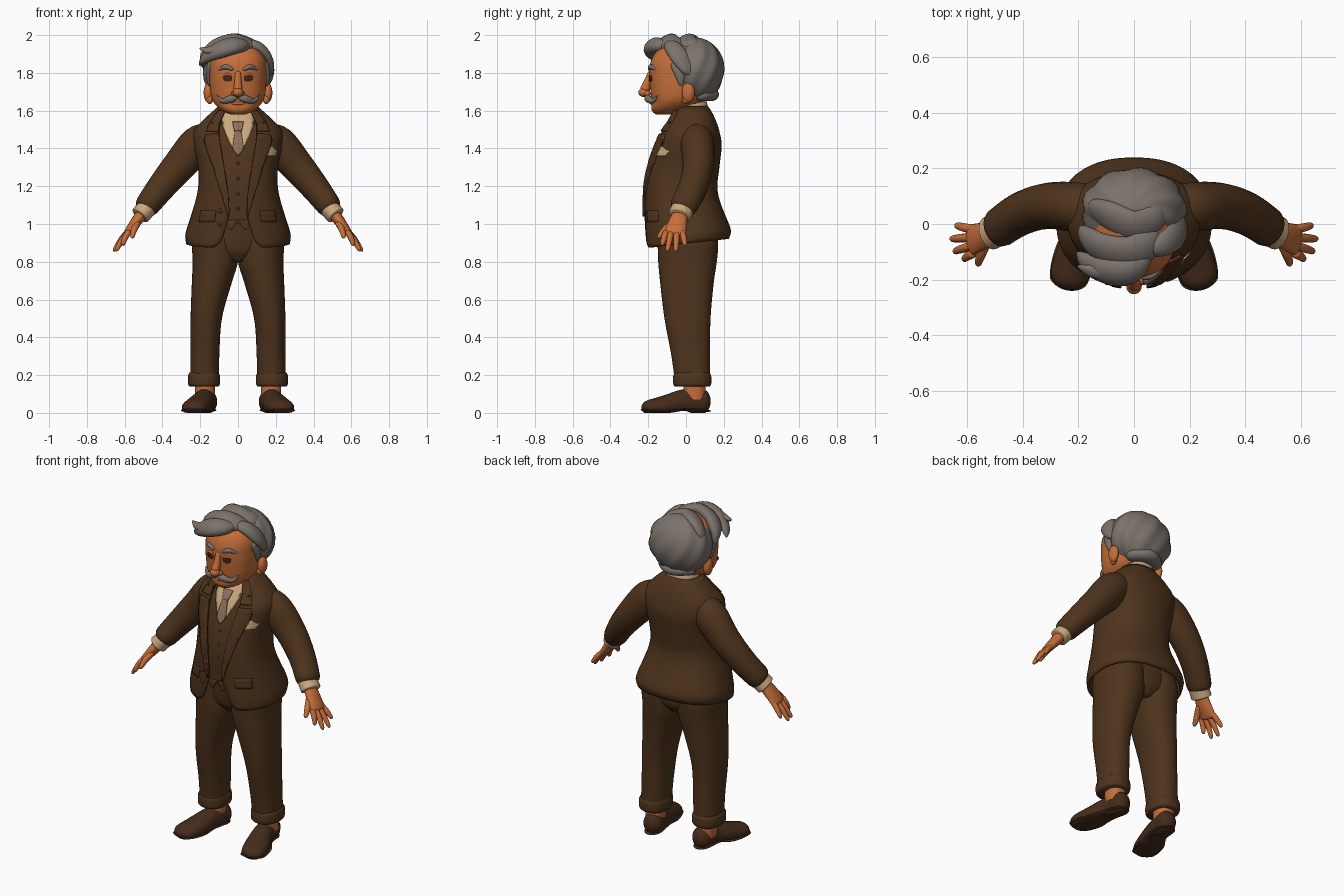
import bpy, bmesh, math
from mathutils import Vector

cube = bpy.data.objects.get("Cube")
if cube:
    bpy.data.objects.remove(cube, do_unlink=True)


def material(name, *rgb):
    mat = bpy.data.materials.new(name)
    mat.use_nodes = True
    mat.diffuse_color = (*rgb, 1)
    bsdf = next(n for n in mat.node_tree.nodes if n.type == 'BSDF_PRINCIPLED')
    bsdf.inputs["Base Color"].default_value = (*rgb, 1)
    bsdf.inputs["Roughness"].default_value = 0.8
    return mat


SUIT = material("brown suit", .078, .034, .012)
SHOE = material("dark brown leather", .06, .025, .011)
SKIN = material("warm skin", .56, .155, .042)
HAIR = material("grey hair", .2, .17, .15)
SHIRT = material("cream shirt", .6, .39, .21)
TIE = material("taupe tie", .27, .165, .1)
EYE = material("dark eye", .06, .02, .008)


def finish(name, bm, mat, mirror=False, thick=0):
    bmesh.ops.recalc_face_normals(bm, faces=bm.faces)
    mesh = bpy.data.meshes.new(name)
    bm.to_mesh(mesh)
    bm.free()
    mesh.materials.append(mat)
    obj = bpy.data.objects.new(name, mesh)
    bpy.context.collection.objects.link(obj)
    if thick:
        obj.modifiers.new("thickness", 'SOLIDIFY').thickness = thick
        obj.modifiers["thickness"].offset = 0
    if mirror:
        obj.modifiers.new("mirror", 'MIRROR')
    return obj


def skin_rows(bm, rows, wrap, caps):
    grid = [[bm.verts.new(p) for p in row] for row in rows]
    count = len(grid[0])
    for low, high in zip(grid, grid[1:]):
        for i in range(count if wrap else count - 1):
            j = (i + 1) % count
            bm.faces.new((low[i], low[j], high[j], high[i]))
    if caps:
        bm.faces.new(grid[0])
        bm.faces.new(grid[-1])


def sample(keys, t):
    """Smooth interpolation of key rows by their first value."""
    last = len(keys) - 1
    t = min(max(t, keys[0][0]), keys[-1][0])
    i = next(k for k in range(last) if t <= keys[k + 1][0])
    a, b = keys[i], keys[i + 1]
    span = b[0] - a[0]
    u = (t - a[0]) / span

    def slope(k, c):
        p, q = keys[max(k - 1, 0)], keys[min(k + 1, last)]
        return (q[c] - p[c]) / (q[0] - p[0])
    return [a[c] + (b[c] - a[c]) * u * u * (3 - 2 * u)
            + span * u * (1 - u) * ((1 - u) * slope(i, c) - u * slope(i + 1, c))
            for c in range(1, len(a))]


POWER = 2.3


def loft(name, rings, mat, start=None, end=None, gap=None, lift=None, steps=36, segs=48, **kw):
    """Stack of rounded rings (z, cx, cy, rx, ry), with an optional front opening."""
    start, end = start or rings[0][0], end or rings[-1][0]
    rows = []
    for k in range(steps + 1):
        z = start + (end - start) * k / steps
        cx, cy, rx, ry = sample(rings, z)
        edge = math.asin(min(.95, (sample(gap, z)[0] / rx) ** (POWER / 2))) if gap else 0
        row = []
        for i in range(segs):
            a = edge + (2 * math.pi - 2 * edge) * i / (segs - 1 if gap else segs)
            s, c = math.sin(a), math.cos(a)
            x = cx + rx * math.copysign(abs(s) ** (2 / POWER), s)
            y = cy - ry * math.copysign(abs(c) ** (2 / POWER), c)
            row.append((x, y, z + (lift(y, z) if lift else 0)))
        rows.append(row)
    bm = bmesh.new()
    skin_rows(bm, rows, not gap, not gap)
    return finish(name, bm, mat, **kw)


def patch(name, surface, outline, mat, off, mirror=False, thick=.008):
    """Plate laid on the front of a loft; outline rows are (z, x from, x to)."""
    outline = sorted(outline)
    rows = []
    for a, b in zip(outline, outline[1:]):
        for k in range(5):
            z, x0, x1 = (p + (q - p) * k / 4 for p, q in zip(a, b))
            cx, cy, rx, ry = sample(surface, z)
            row = []
            for i in range(9):
                x = x0 + (x1 - x0) * i / 8
                side = min(abs(x / rx), .99)
                row.append((x, cy - ry * (1 - side ** POWER) ** (1 / POWER) - off, z))
            rows.append(row)
    bm = bmesh.new()
    skin_rows(bm, rows, False, False)
    return finish(name, bm, mat, mirror, thick)


def tube(name, points, mat, up=(0, 0, 1), tip=.15, floor=None, steps=24, segs=20, **kw):
    """Oval tube with rounded ends; points are (x, y, z, width, thickness)."""
    keys = [(i / (len(points) - 1), *p) for i, p in enumerate(points)]
    rows = []
    for k in range(steps + 1):
        u = min(max((1 - math.cos(math.pi * k / steps)) / 2, .001), .999)
        x, y, z, w, t = sample(keys, u)
        along = Vector(sample(keys, u + .001)[:3]) - Vector(sample(keys, u - .001)[:3])
        side = Vector(up).cross(along).normalized()
        out = along.cross(side).normalized()
        near = min(min(u, 1 - u) / tip, 1)
        end = math.sqrt(1 - (1 - near) ** 2)
        row = []
        for i in range(segs):
            a = 2 * math.pi * i / segs
            p = Vector((x, y, z)) + (side * w * math.cos(a) + out * t * math.sin(a)) * end
            if floor:
                p.z = max(p.z, floor(p.y))
            row.append(p)
        rows.append(row)
    bm = bmesh.new()
    skin_rows(bm, rows, True, True)
    return finish(name, bm, mat, **kw)


def ball(name, centre, radii, mat, mirror=False, shape=None):
    bm = bmesh.new()
    bmesh.ops.create_uvsphere(bm, u_segments=48, v_segments=28, radius=1)
    for v in bm.verts:
        k = shape(v.co) if shape else 1
        v.co = Vector(c + r * n * k for c, r, n in zip(centre, radii, v.co))
    return finish(name, bm, mat, mirror)


# Jacket with an open front, over a waistcoat
jacket = [(.87, 0, .005, .268, .215), (.92, 0, .01, .272, .222), (1.05, 0, -.01, .238, .205),
          (1.18, 0, -.028, .206, .188), (1.3, 0, -.015, .205, .185), (1.42, 0, .01, .228, .172),
          (1.49, 0, .02, .228, .15), (1.55, 0, .03, .175, .12), (1.6, 0, .03, .12, .095),
          (1.62, 0, .03, .1, .08)]
opening = [(.87, .13), (.9, .095), (.97, .068), (1.05, .05), (1.2, .06), (1.35, .085),
           (1.45, .1), (1.55, .095), (1.6, .07), (1.62, .06)]
loft("jacket", jacket, SUIT, gap=opening, thick=.014,
     lift=lambda y, z: max(0, 1.1 - z) * .12 * (1 + y / .23))
vest = [(z, cx, cy, rx - .02, ry - .02) for z, cx, cy, rx, ry in jacket]
loft("waistcoat", vest, SUIT, start=1.0, end=1.59)
patch("waistcoat_points", vest, [(.97, .03, .04), (1.02, .002, .1)], SUIT, .002, True)
patch("collar", jacket, [(1.49, .105, .165), (1.53, .098, .15), (1.6, .07, .1)], SUIT, .01, True, .014)
patch("lapel", jacket, [(1.04, .045, .052), (1.15, .05, .085), (1.3, .073, .13), (1.44, .097, .18),
                        (1.475, .1, .165)], SUIT, .01, True, .014)
patch("pocket_flap", jacket, [(1.01, .125, .205), (1.07, .115, .195)], SUIT, .008, True)
patch("pocket_square", jacket, [(1.36, .145, .195), (1.385, .135, .205), (1.41, .165, .18)], SHIRT, .012)
for z in (1.0, 1.07):
    ball("jacket_button", (-.095, sample(jacket, z)[1] - sample(jacket, z)[3] + .006, z),
         (.012, .01, .012), SUIT)
for z in (1.08, 1.16, 1.24, 1.32):
    ball("waistcoat_button", (0, sample(vest, z)[1] - sample(vest, z)[3], z), (.008, .006, .008), SUIT)

# Shirt, tie and collar
patch("shirt_front", vest, [(1.36, -.004, .004), (1.45, -.055, .055), (1.53, -.085, .085),
                            (1.59, -.085, .085)], SHIRT, .006)
patch("tie", vest, [(1.365, -.004, .004), (1.4, -.03, .03), (1.49, -.017, .017),
                    (1.495, -.02, .02), (1.54, -.03, .03)], TIE, .014)
loft("shirt_collar", [(1.54, 0, .02, .1, .095), (1.6, 0, .025, .09, .085), (1.625, 0, .025, .083, .078)],
     SHIRT, gap=[(1.54, .012), (1.625, .04)], thick=.01, lift=lambda y, z: .25 * y)

# Sleeves and shirt cuffs
palm_up = (.78, 0, .62)
tube("sleeve", [(.14, .05, 1.45, .085, .085), (.21, .06, 1.42, .09, .1), (.31, .065, 1.31, .083, .088),
                (.41, .035, 1.19, .077, .075), (.505, -.028, 1.065, .072, .062)], SUIT, palm_up, .06, mirror=True)
tube("shirt_cuff", [(.47, -.01, 1.1, .06, .052), (.522, -.035, 1.04, .062, .052)], SHIRT, palm_up, .1, mirror=True)

# Hands
tube("palm", [(.5, -.025, 1.065, .038, .032), (.545, -.045, 1.005, .05, .028),
              (.595, -.06, .94, .058, .018)], SKIN, palm_up, .12, mirror=True)
fingers = {"index": (-.105, .612, -.128, .885), "middle": (-.077, .648, -.1, .855),
           "ring": (-.048, .66, -.054, .855), "little": (-.02, .642, -.004, .885)}
for name, (root, x, y, z) in fingers.items():
    tube(name + "_finger", [(.575, root, .965, .016, .016), ((.585 + x) / 2, (root + y) / 2, (.965 + z) / 2, .0155, .015),
                            (x, y, z, .011, .01)], SKIN, palm_up, segs=12, steps=14, mirror=True)
tube("thumb", [(.53, -.06, 1.01, .022, .02), (.55, -.11, .97, .019, .017), (.562, -.15, .925, .011, .011)],
     SKIN, palm_up, segs=12, mirror=True)

# Trousers with turned-up cuffs
leg = [(.16, .178, .035, .076, .093), (.3, .175, .025, .076, .102), (.5, .168, .008, .083, .122),
       (.7, .137, .005, .107, .143), (.8, .12, .008, .12, .155), (.9, .12, .01, .122, .16), (1.04, .1, 0, .11, .15)]
loft("trouser_leg", leg, SUIT, mirror=True)
loft("trouser_cuff", [(.14, .18, .033, .076, .092), (.15, .18, .033, .084, .1), (.2, .18, .033, .084, .1),
                      (.213, .18, .033, .076, .092)], SUIT, steps=12, mirror=True)
loft("hips", [(.8, 0, .01, .05, .11), (.86, 0, .01, .17, .15), (1.03, 0, .0, .19, .16)], SUIT, steps=12)

# Ankles and shoes
loft("ankle", [(.07, .175, .045, .052, .058), (.2, .175, .045, .055, .06)], SKIN, steps=4, mirror=True)
tube("shoe", [(.16, .13, .055, .055, .065), (.168, .06, .06, .056, .068), (.18, -.01, .055, .058, .07),
              (.203, -.09, .04, .07, .06), (.228, -.17, .03, .07, .046), (.243, -.235, .025, .055, .035)],
     SHOE, tip=.13, floor=lambda y: .02 * max(0, 1 - ((y + .03) / .05) ** 2), mirror=True)
tube("shoe_sole", [(.16, .132, .01, .057, .01), (.18, -.01, .02, .056, .01), (.205, -.09, .01, .074, .01),
                   (.228, -.17, .011, .074, .01), (.243, -.238, .018, .06, .01)], SHOE, tip=.13, mirror=True)

# Head, neck and ears
head = [(1.58, 0, -.115, .04, .045), (1.6, 0, -.093, .085, .088), (1.65, 0, -.055, .132, .128),
        (1.72, 0, -.04, .148, .15), (1.8, 0, -.03, .152, .165), (1.87, 0, -.025, .148, .158),
        (1.93, 0, -.01, .12, .13), (1.97, 0, 0, .06, .06)]
loft("head", head, SKIN)
loft("neck", [(1.5, 0, .015, .072, .07), (1.7, 0, .01, .075, .075)], SKIN, steps=6)
ball("ear", (.158, .012, 1.695), (.024, .034, .052), SKIN, True)
ball("ear_lobe", (.15, 0, 1.66), (.018, .022, .025), SKIN, True)

# Face
tube("nose_bridge", [(0, -.185, 1.81, .016, .014), (0, -.2, 1.76, .018, .02), (0, -.222, 1.7, .027, .028)],
     SKIN, (0, -1, 0))
ball("nose_tip", (0, -.222, 1.697), (.028, .03, .025), SKIN)
ball("nostril", (.02, -.205, 1.69), (.016, .018, .015), SKIN, True)
ball("lower_lip", (0, -.178, 1.638), (.035, .012, .009), SKIN)
patch("eye", head, [(1.755, .045, .065), (1.762, .035, .075), (1.778, .033, .078), (1.787, .045, .066)],
      EYE, .002, True, .005)
tube("upper_eyelid", [(.025, -.188, 1.775, .004, .005), (.055, -.185, 1.793, .008, .009),
                      (.09, -.165, 1.775, .004, .005)], SKIN, (0, -1, 0), mirror=True)
tube("eyebrow", [(.025, -.193, 1.815, .008, .009), (.065, -.185, 1.832, .013, .011),
                 (.112, -.145, 1.81, .005, .006)], HAIR, (0, -1, 0), mirror=True)
tube("moustache", [(.002, -.2, 1.675, .014, .016), (.04, -.2, 1.662, .02, .018), (.085, -.175, 1.652, .012, .012),
                   (.112, -.15, 1.682, .003, .003)], HAIR, (0, -1, 0), mirror=True)


# Swept hair: wavy back volume plus overlapping locks
def waves(n):
    return 1 + .035 * math.sin(9 * math.atan2(n.x, n.y) + 5 * n.z) * (1 - n.z * n.z)


ball("hair_back", (0, .052, 1.815), (.186, .148, .172), HAIR, shape=waves)
locks = {
    "front_quiff": [(.06, -.1, 1.945, .03, .03), (-.02, -.165, 1.945, .055, .04), (-.1, -.165, 1.92, .055, .04),
                    (-.17, -.135, 1.88, .035, .025), (-.205, -.1, 1.84, .01, .008)],
    "middle_quiff": [(.09, -.03, 1.94, .05, .03), (0, -.1, 1.962, .065, .036), (-.1, -.09, 1.945, .06, .035),
                     (-.165, -.05, 1.9, .045, .03), (-.19, -.01, 1.83, .015, .015)],
    "crown_lock": [(.11, .05, 1.935, .05, .03), (.01, -.01, 1.96, .065, .036), (-.09, .03, 1.94, .06, .035),
                   (-.16, .06, 1.87, .04, .025)],
    "curl_tip": [(-.08, -.185, 1.94, .025, .02), (-.15, -.17, 1.92, .025, .018), (-.205, -.15, 1.93, .005, .005)]}
for name, points in locks.items():
    tube(name, points, HAIR, (-.2, -.55, .8))
tube("side_lock", [(.05, -.09, 1.955, .03, .025), (.11, -.07, 1.935, .045, .028), (.155, -.03, 1.88, .05, .025),
                   (.168, .03, 1.79, .035, .02)], HAIR, (.7, 0, .7))
tube("sideburn", [(.145, -.06, 1.86, .03, .015), (.156, -.035, 1.8, .028, .014), (.152, -.025, 1.73, .01, .008)],
     HAIR, (1, 0, 0), mirror=True)
tube("nape_hair", [(-.11, .06, 1.68, .04, .03), (0, .13, 1.685, .045, .035), (.11, .06, 1.68, .04, .03)], HAIR)

for obj in bpy.context.scene.objects:
    obj.select_set(obj.type == 'MESH')
    if obj.type == 'MESH':
        bpy.context.view_layer.objects.active = obj
bpy.ops.object.shade_smooth_by_angle(angle=math.radians(50))
